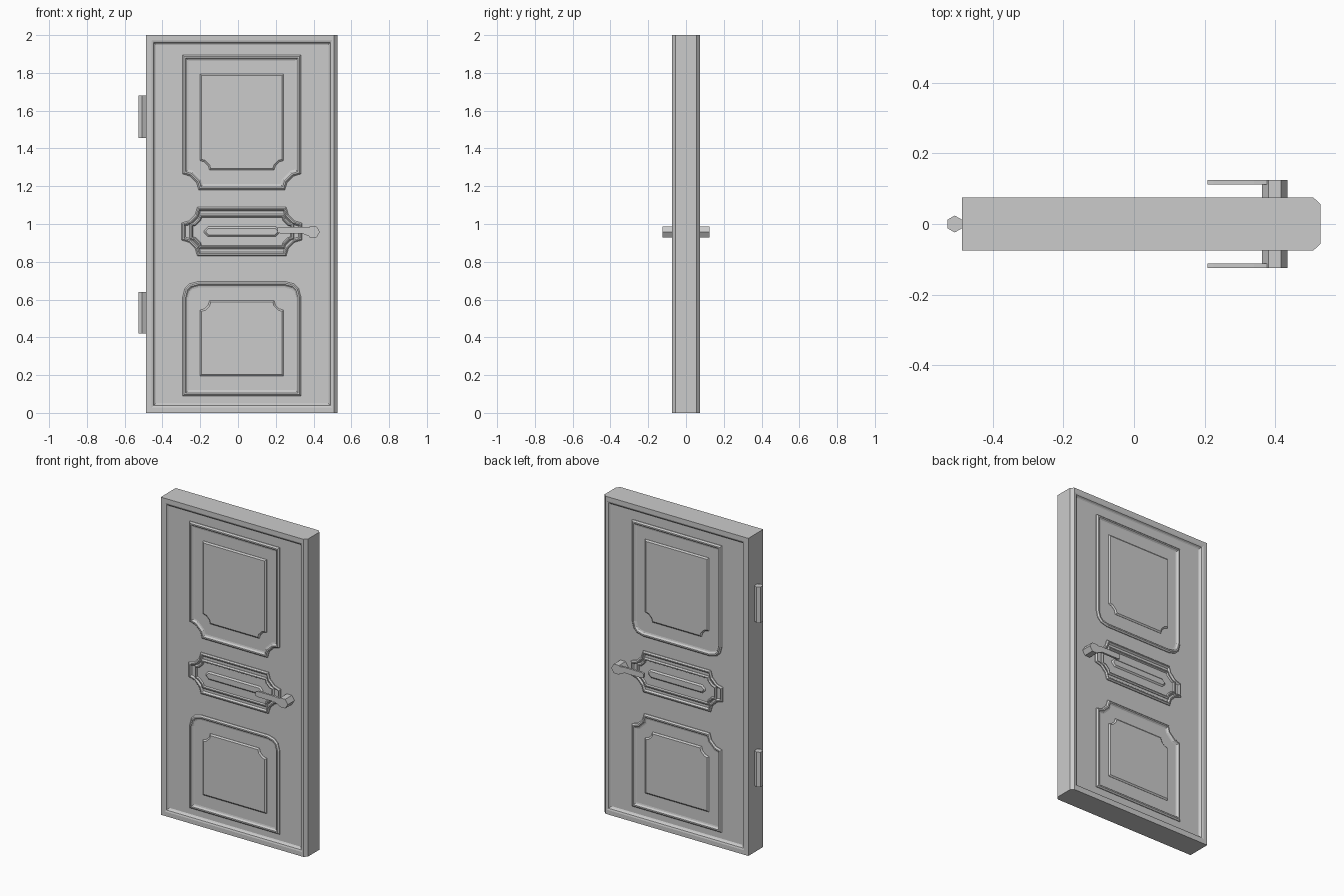
import bpy, bmesh, math
from mathutils import Vector

if "Cube" in bpy.data.objects:
    bpy.data.objects.remove(bpy.data.objects["Cube"])

HALF = 0.0745      # half thickness at the raised border
FACE = 0.058       # level of the recessed door face
CX = 0.02          # centre line of the panels


def loft(name, rings):
    """Closed mesh through equal-length rings of points, capped at both ends."""
    bm = bmesh.new()
    loops = [[bm.verts.new(p) for p in ring] for ring in rings]
    n = len(loops[0])
    for a, b in zip(loops, loops[1:]):
        for i in range(n):
            j = (i + 1) % n
            bm.faces.new((a[i], a[j], b[j], b[i]))
    bm.faces.new(loops[0])
    bm.faces.new(loops[-1])
    bmesh.ops.recalc_face_normals(bm, faces=bm.faces)
    me = bpy.data.meshes.new(name)
    bm.to_mesh(me)
    bm.free()
    ob = bpy.data.objects.new(name, me)
    bpy.context.collection.objects.link(ob)
    return ob


def inset(pts, d):
    """Mitred inset of a counter-clockwise outline."""
    out = []
    for i, p in enumerate(pts):
        p = Vector(p)
        e0 = (p - Vector(pts[i - 1])).normalized()
        e1 = (Vector(pts[(i + 1) % len(pts)]) - p).normalized()
        n0, n1 = Vector((-e0.y, e0.x)), Vector((-e1.y, e1.x))
        out.append(p + (n0 + n1) * (d / (1 + n0.dot(n1))))
    return out


def relief(name, pts, profile, side):
    """Stack of inset outlines; profile holds (inset, distance from mid plane)."""
    return loft(name, [[(p[0], side * y, p[1]) for p in inset(pts, d)] for d, y in profile])


# corner shapes as (along, in) steps from the side towards the end
SQUARE = [(0, 0)]
NOTCH = [(0, .085), (.04, .073), (.073, .04), (.085, 0)]
ROUND = [(0, .08), (.012, .035), (.035, .012), (.08, 0)]


def panel(hw, z0, z1, bottom, top, s=1.0):
    """Outline symmetric about CX, counter-clockwise."""
    right = [(hw - u * s, z0 + v * s) for u, v in reversed(bottom)]
    right += [(hw - u * s, z1 - v * s) for u, v in top]
    return [(CX + x, z) for x, z in right] + [(CX - x, z) for x, z in reversed(right)]


# slab: border, stepped frame and recessed face on both sides, chamfered lock edge
def slab_ring(d, y, right=None):
    x1 = 0.527 - d if right is None else right
    return [(-0.486 + d, y, d), (x1, y, d), (x1, y, 2 - d), (-0.486 + d, y, 2 - d)]


half = [(0.05, FACE, None), (0.044, 0.062, None), (0.038, 0.071, None),
        (0.028, HALF, None), (0, HALF, 0.508), (0, HALF - 0.0185, None)]
loft("door_slab", [slab_ring(d, -y, r) for d, y, r in half]
     + [slab_ring(d, y, r) for d, y, r in reversed(half)])

B = FACE - 0.002
MOULD = [(0, B), (0, FACE + .004), (.008, FACE + .012), (.016, FACE + .012),
         (.024, FACE + .003), (.032, FACE + .001)]
THIN = [(0, B), (0, FACE + .005), (.007, FACE + .012), (.013, FACE + .012), (.021, FACE + .002)]
FIELD = [(0, B), (0, FACE + .002), (.009, FACE + .009)]

for side, label in ((-1, "front"), (1, "back")):
    up, low = (NOTCH, ROUND) if side < 0 else (ROUND, NOTCH)
    # upper and lower panels with raised centre fields
    relief(label + "_upper_moulding", panel(.313, 1.18, 1.895, up, SQUARE), MOULD, side)
    relief(label + "_upper_field", panel(.222, 1.285, 1.795, NOTCH, SQUARE, .6), FIELD, side)
    relief(label + "_lower_moulding", panel(.313, .09, .695, SQUARE, low), MOULD, side)
    relief(label + "_lower_field", panel(.222, .195, .595, SQUARE, NOTCH, .6), FIELD, side)
    # middle panel: two nested mouldings and a slim bar
    relief(label + "_middle_moulding", panel(.32, .83, 1.09, NOTCH, NOTCH), THIN, side)
    relief(label + "_middle_inner_moulding",
           panel(.277, .868, 1.052, NOTCH, NOTCH, .6), THIN[:4] + [(.018, FACE + .004)], side)
    cut = [(0, .02), (.02, 0)]
    relief(label + "_middle_bar", panel(.2, .933, .987, cut, cut),
           [(0, B), (0, FACE + .003), (.01, FACE + .012)], side)
    # handle: hexagonal post and flat lever
    post = [(.398 + .036 * math.cos(math.radians(60 * k)),
             .958 + .033 * math.sin(math.radians(60 * k))) for k in range(6)]
    relief(label + "_handle_post", post, [(0, B), (0, .1245)], side)
    lever = [(.208, .955), (.225, .950), (.34, .950), (.375, .935),
             (.385, .98), (.34, .985), (.225, .985), (.208, .98)]
    relief(label + "_handle_lever", lever, [(0, .112), (0, .1245)], side)

# hinge knuckles on the left edge
for label, z0, z1 in (("upper", 1.455, 1.68), ("lower", .42, .64)):
    loft(label + "_hinge", [[(-.507 + .024 * math.cos(math.radians(60 * k + 30)),
                              .024 * math.sin(math.radians(60 * k + 30)), z)
                             for k in range(6)] for z in (z0, z1)])
